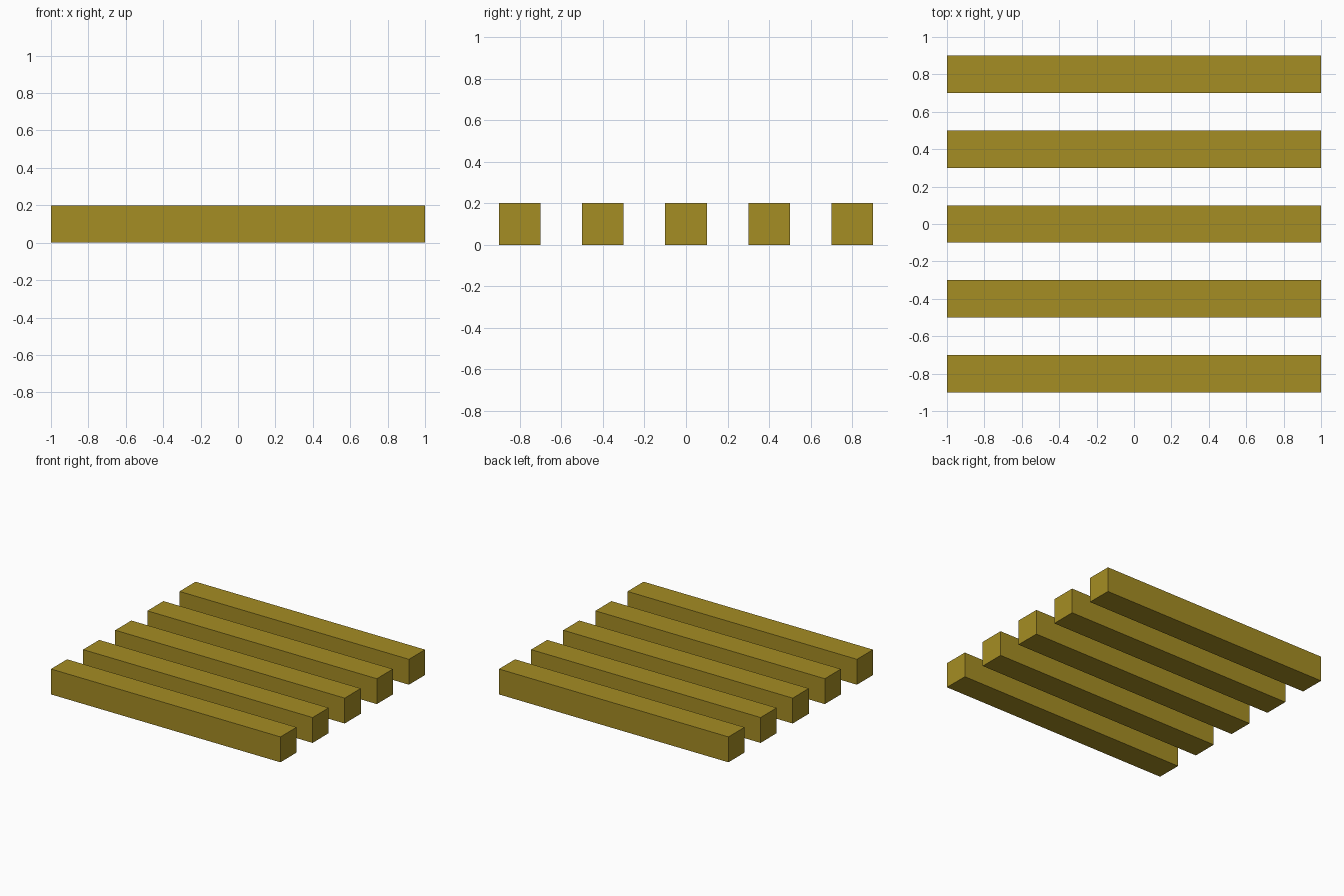
import bpy

if "Cube" in bpy.data.objects:
    bpy.data.objects.remove(bpy.data.objects["Cube"])

BAR_COUNT = 5
LENGTH, THICK, SPACING = 2.0, 0.2, 0.4

# Single ochre colour
ochre = bpy.data.materials.new("ochre_wood")
ochre.diffuse_color = (0.376, 0.266, 0.017, 1.0)
ochre.use_nodes = True
ochre.node_tree.nodes["Principled BSDF"].inputs["Base Color"].default_value = ochre.diffuse_color


def add_bar(name, y):
    bpy.ops.mesh.primitive_cube_add(size=1, location=(0, y, THICK / 2))
    bar = bpy.context.object
    bar.name = name
    bar.scale = (LENGTH, THICK, THICK)
    bpy.ops.object.transform_apply(location=False, rotation=False, scale=True)
    bar.data.materials.append(ochre)


# Row of parallel square bars, front to back
for i in range(BAR_COUNT):
    add_bar(f"bar_{i + 1}", (i - (BAR_COUNT - 1) / 2) * SPACING)
